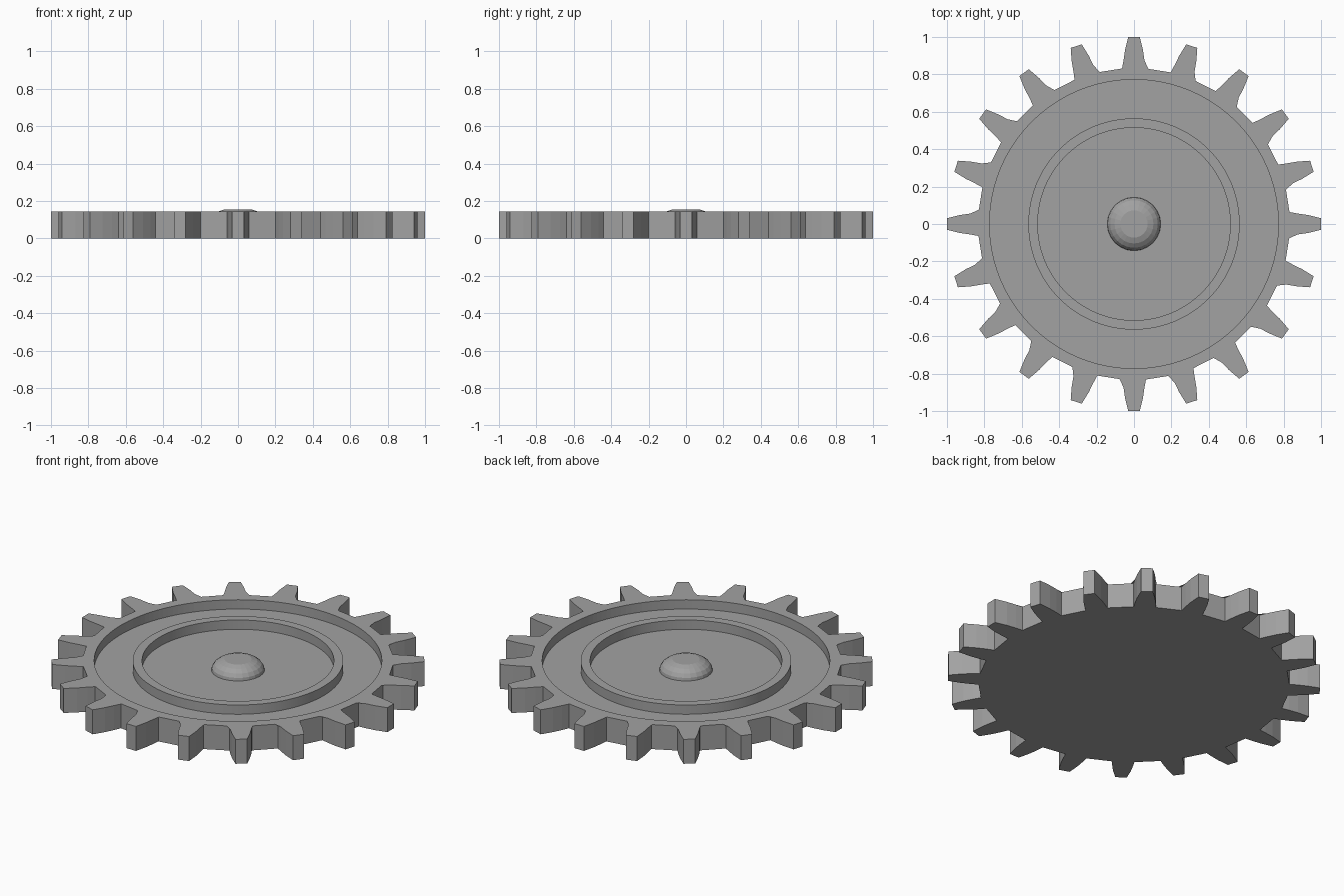
import bpy
import bmesh
from math import sin, cos, pi, radians

cube = bpy.data.objects.get("Cube")
if cube:
    bpy.data.objects.remove(cube)

TEETH = 20
TOP = 0.145      # rim and ring height
FLOOR = 0.09     # recessed web height

# Single grey material
grey = bpy.data.materials.new("plain_grey")
grey.use_nodes = True
COLOUR = (0.36, 0.36, 0.36, 1)
grey.diffuse_color = COLOUR
bsdf = grey.node_tree.nodes["Principled BSDF"]
bsdf.inputs["Base Color"].default_value = COLOUR
bsdf.inputs["Roughness"].default_value = 0.6


def circle(radius, z, count, offset=0.0):
    return [(radius * cos((i + offset) * 2 * pi / count),
             radius * sin((i + offset) * 2 * pi / count), z) for i in range(count)]


def loft(name, rings, cap_start=False, cap_end=False):
    """Skin a list of matching rings, optionally closing the ends."""
    bm = bmesh.new()
    loops = [[bm.verts.new(p) for p in ring] for ring in rings]
    n = len(loops[0])
    for a, b in zip(loops, loops[1:]):
        for i in range(n):
            j = (i + 1) % n
            bm.faces.new((a[i], a[j], b[j], b[i]))
    if cap_start:
        bm.faces.new(loops[0][::-1])
    if cap_end:
        bm.faces.new(loops[-1])
    mesh = bpy.data.meshes.new(name)
    bm.to_mesh(mesh)
    bm.free()
    mesh.materials.append(grey)
    obj = bpy.data.objects.new(name, mesh)
    bpy.context.collection.objects.link(obj)
    return obj


# Tooth flank: (distance from axle, half width), mirrored for the other side
flank = [(0.832, 0.06), (0.875, 0.056), (0.93, 0.048), (1.0, 0.031)]
tooth = [(r, -w) for r, w in flank] + [(r, w) for r, w in reversed(flank)]
count = TEETH * len(tooth)


def gear_outline(z):
    points = []
    for t in range(TEETH):
        a = t * 2 * pi / TEETH
        points += [(x * cos(a) - y * sin(a), x * sin(a) + y * cos(a), z) for x, y in tooth]
    return points


# Toothed wheel with a flat base and a recessed web
shift = -(len(tooth) - 1) / 2
loft("gear_wheel", [gear_outline(0), gear_outline(TOP),
                    circle(0.772, TOP, count, shift),
                    circle(0.772, FLOOR, count, shift)], True, True)

# Raised ring standing on the web
ring = loft("raised_ring", [circle(r, z, 96) for r, z in
                            [(0.565, FLOOR), (0.565, TOP), (0.515, TOP), (0.515, FLOOR)]])

# Domed hub with a flat top
hub_profile = [(0.143, FLOOR), (0.14, 0.107), (0.127, 0.127), (0.104, 0.144), (0.073, 0.155)]
loft("hub_dome", [circle(r, z, 24) for r, z in hub_profile], False, True)

# Smooth round walls of the ring, keeping its rims sharp
bpy.ops.object.select_all(action="DESELECT")
ring.select_set(True)
bpy.context.view_layer.objects.active = ring
bpy.ops.object.shade_smooth_by_angle(angle=radians(30))
